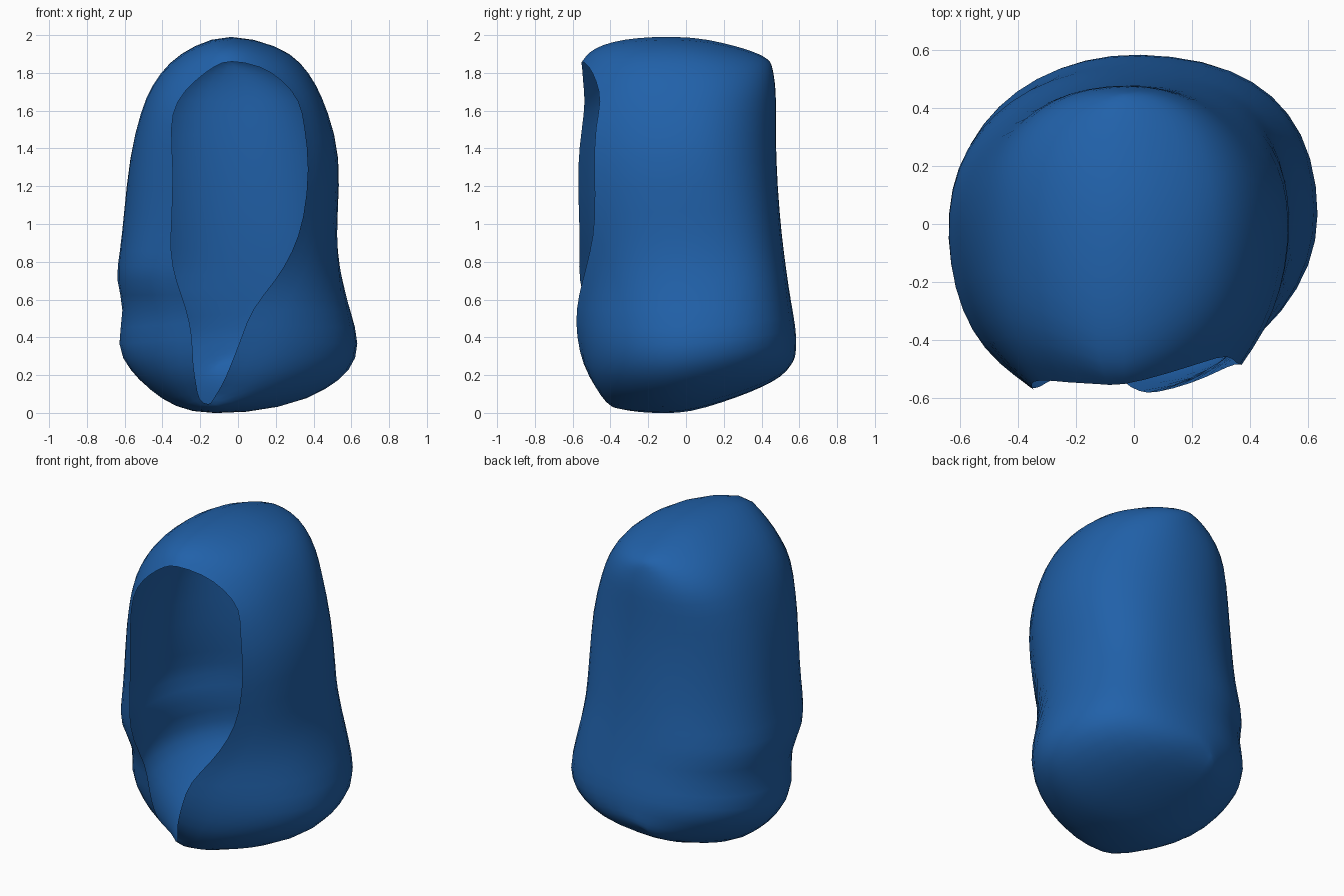
import bpy, bmesh, math

cube = bpy.data.objects.get("Cube")
if cube:
    bpy.data.objects.remove(cube, do_unlink=True)

# One row per level of the shell, bottom to top:
# side height, right edge, left edge, rim height, rim right, rim left,
# front depth, back depth, back height
LEVELS = [
    (-.02, -.15, -.15, .04, -.15, -.15, .40, .55, .26),
    (.02, -.34, .27, .06, -.21, -.14, .43, .58, .29),
    (.12, -.48, .49, .15, -.22, -.08, .5, .59, .33),
    (.22, -.58, .61, .25, -.24, -.04, .55, .59, .38),
    (.35, -.66, .66, .4, -.24, .02, .58, .59, .45),
    (.55, -.6, .6, .55, -.27, .07, .59, .56, .6),
    (.7, -.66, .56, .7, -.33, .2, .61, .54, .73),
    (.85, -.63, .53, .85, -.36, .29, .63, .52, .87),
    (1.05, -.61, .53, 1.02, -.35, .35, .64, .5, 1.05),
    (1.36, -.58, .55, 1.3, -.34, .38, .66, .48, 1.35),
    (1.6, -.52, .48, 1.52, -.36, .35, .66, .48, 1.6),
    (1.74, -.46, .42, 1.65, -.33, .33, .64, .48, 1.7),
    (1.86, -.37, .34, 1.76, -.23, .24, .61, .47, 1.78),
    (1.95, -.24, .22, 1.84, -.12, .12, .58, .46, 1.83),
    (2.02, -.05, -.05, 1.87, -.05, -.05, .56, .45, 1.85),
]
# Squareness of each quarter of the section by height:
# height, front right, back right, front left, back left
SQUARENESS = [
    (.3, 1.9, 2.1, 1.75, 2.4),
    (.5, 1.8, 2.1, 1.8, 2.6),
    (.7, 2.4, 2.1, 1.9, 2.9),
    (1.1, 2.25, 1.95, 2.1, 2.6),
    (1.45, 2.4, 2.1, 2.1, 1.95),
    (1.75, 2.7, 2.5, 2.4, 2.2),
]
STEPS = 10
HALF = math.pi / 2


def signed_pow(value, power):
    return math.copysign(abs(value) ** power, value)


def squareness(z, quarter):
    """Interpolate the squareness of one quarter at a height."""
    z = min(max(z, SQUARENESS[0][0]), SQUARENESS[-1][0])
    for low, high in zip(SQUARENESS, SQUARENESS[1:]):
        if z <= high[0]:
            t = (z - low[0]) / (high[0] - low[0])
            return low[quarter] + (high[quarter] - low[quarter]) * t


def half_section(level, side):
    """Points from the rim of the opening round to the middle of the back."""
    z_side, right, left, z_rim, rim_right, rim_left, front, back, z_back = level
    centre = (right + left) / 2
    radius = (left - right) / 2
    rim = rim_left if side > 0 else rim_right
    first = 3 if side > 0 else 1
    front_power = squareness(z_side, first)
    back_power = squareness(z_side, first + 1)
    ratio = side * (rim - centre) / radius if radius else 0
    start = math.asin(signed_pow(max(-1, min(1, ratio)), front_power / 2))
    points = []
    for i in range(STEPS + 1):
        angle = start + (math.pi - start) * i / STEPS
        if angle < HALF:
            depth, power = front, front_power
            blend = ((HALF - angle) / (HALF - start)) ** 2
            z = z_side + (z_rim - z_side) * blend
        else:
            depth, power = back, back_power
            blend = ((angle - HALF) / HALF) ** .95
            z = z_side + (z_back - z_side) * blend
        x = centre + side * radius * signed_pow(math.sin(angle), 2 / power)
        y = -depth * signed_pow(math.cos(angle), 2 / power)
        points.append((x, y, z))
    return points


# Skin the sections, then zip the top and bottom ridges shut
bm = bmesh.new()
rows = []
for level in LEVELS:
    section = half_section(level, -1) + half_section(level, 1)[-2::-1]
    # The two halves of a ridge row share one line
    if level[1] == level[2]:
        section = section[:STEPS + 1] + section[STEPS - 1::-1]
    rows.append([bm.verts.new(p) for p in section])
for low, high in zip(rows, rows[1:]):
    for i in range(len(low) - 1):
        bm.faces.new((low[i + 1], low[i], high[i], high[i + 1]))
bmesh.ops.remove_doubles(bm, verts=bm.verts, dist=.0005)
bmesh.ops.recalc_face_normals(bm, faces=bm.faces)
back_face = max(bm.faces, key=lambda f: f.calc_center_median().y)
if back_face.normal.y < 0:
    bmesh.ops.reverse_faces(bm, faces=bm.faces)

mesh = bpy.data.meshes.new("hood_shell")
bm.to_mesh(mesh)
bm.free()
hood = bpy.data.objects.new("hood_shell", mesh)
bpy.context.collection.objects.link(hood)

# Blue cloth
blue = bpy.data.materials.new("blue_cloth")
blue.use_nodes = True
colour = (.015, .12, .4, 1)
blue.diffuse_color = colour
blue.node_tree.nodes["Principled BSDF"].inputs["Base Color"].default_value = colour
mesh.materials.append(blue)

# Soft, smooth surface
for polygon in mesh.polygons:
    polygon.use_smooth = True
soften = hood.modifiers.new("soften", 'SUBSURF')
soften.levels = soften.render_levels = 1
